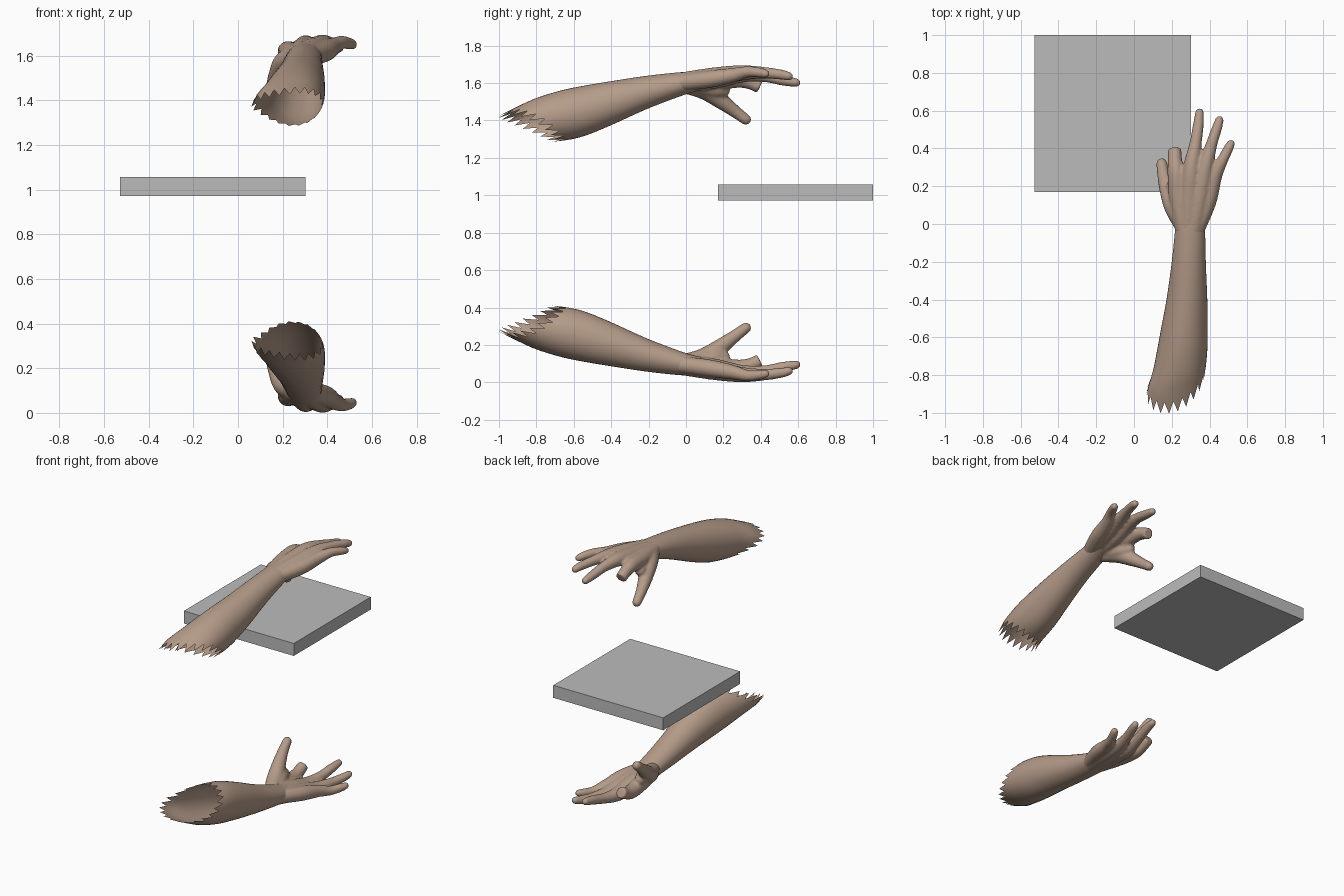
import bpy, bmesh
from math import sin, cos, pi
from mathutils import Vector

if "Cube" in bpy.data.objects:
    bpy.data.objects.remove(bpy.data.objects["Cube"])

MID = 0.848  # height of the plane that mirrors one arm into the other


def material(name, rgb):
    m = bpy.data.materials.new(name)
    m.use_nodes = True
    m.diffuse_color = (*rgb, 1)
    m.node_tree.nodes["Principled BSDF"].inputs["Base Color"].default_value = (*rgb, 1)
    return m


skin = material("skin", (0.46, 0.33, 0.25))
grey = material("grey", (0.5, 0.5, 0.5))


def make_object(name, bm, mat, z=0.0):
    bmesh.ops.recalc_face_normals(bm, faces=bm.faces)
    mesh = bpy.data.meshes.new(name)
    bm.to_mesh(mesh)
    bm.free()
    mesh.materials.append(mat)
    ob = bpy.data.objects.new(name, mesh)
    ob.location.z = z
    bpy.context.collection.objects.link(ob)
    return ob


def spline(a, b, c, d, t):
    return 0.5 * (2 * b + (c - a) * t + (2 * a - 5 * b + 4 * c - d) * t**2
                  + (3 * b - a - 3 * c + d) * t**3)


def smooth_path(rows, steps):
    """Catmull-Rom through rows of any width."""
    v = [Vector(r) for r in rows]
    v = [2 * v[0] - v[1]] + v + [2 * v[-1] - v[-2]]
    out = [spline(*v[i:i + 4], s / steps) for i in range(len(v) - 3) for s in range(steps)]
    return out + [v[-2]]


def bridge(bm, rings):
    for a, b in zip(rings, rings[1:]):
        for i in range(len(a)):
            j = (i + 1) % len(a)
            bm.faces.new((a[i], a[j], b[j], b[i]))


def mirror_smooth(ob):
    ob.data.polygons.foreach_set("use_smooth", [True] * len(ob.data.polygons))
    m = ob.modifiers.new("mirror", "MIRROR")
    m.use_axis = (False, False, True)
    m.use_mirror_merge = False


# Forearm stations: y, centre x, half width, top z, bottom z
FOREARM = smooth_path([
    (-1.05, 0.21, 0.15, 1.40, 1.21),
    (-0.9, 0.21, 0.15, 1.475, 1.25),
    (-0.8, 0.235, 0.14, 1.52, 1.275),
    (-0.67, 0.255, 0.133, 1.56, 1.29),
    (-0.55, 0.267, 0.123, 1.585, 1.315),
    (-0.4, 0.28, 0.108, 1.61, 1.375),
    (-0.2, 0.29, 0.09, 1.64, 1.465),
    (0.0, 0.298, 0.077, 1.66, 1.54),
    (0.08, 0.30, 0.066, 1.655, 1.56)], 6)


def forearm_at(y):
    for a, b in zip(FOREARM, FOREARM[1:]):
        if y <= b[0]:
            return a.lerp(b, (y - a[0]) / (b[0] - a[0]))
    return FOREARM[-1]


# Open forearm shells with a slanted, torn end
SIDES, RINGS = 40, 24
bm = bmesh.new()
rings = []
for k in range(RINGS + 1):
    ring = []
    for i in range(SIDES):
        a = 2 * pi * i / SIDES
        y_end = -0.81 - 0.145 * sin(a) + 0.04 * cos(a)
        y = y_end + (0.08 - y_end) * k / RINGS
        if k == 0:
            y += -0.045 if i % 2 else 0.015
        _, cx, rx, top, low = forearm_at(y)
        z = (top + low) / 2 + (top - low) / 2 * sin(a)
        ring.append(bm.verts.new((cx + rx * cos(a), y, z - MID)))
    rings.append(ring)
bridge(bm, rings)
mirror_smooth(make_object("forearms", bm, skin, MID))


def digit(bm, rows, round_tip=True):
    """Closed tube along x, y, z, radius stations."""
    path = smooth_path(rows, 5)
    if round_tip:
        end = path[-1]
        way = (end.xyz - path[-2].xyz).normalized()
        for a in (0.5, 0.95, 1.35):
            p = end.xyz + way * end[3] * sin(a)
            path.append(Vector((*p, end[3] * cos(a))))
    rings = []
    for i, p in enumerate(path):
        way = path[min(i + 1, len(path) - 1)].xyz - path[max(i - 1, 0)].xyz
        turn = way.to_track_quat("Y", "Z")
        rings.append([bm.verts.new(p.xyz - Vector((0, 0, MID)) + turn @ Vector(
            (p[3] * cos(a * pi / 8), 0, p[3] * sin(a * pi / 8)))) for a in range(16)])
    bridge(bm, rings)
    bm.faces.new(rings[0])
    bm.faces.new(rings[-1])


# Hands: each digit starts in the wrist, and all are fused into one skin
bm = bmesh.new()
digit(bm, [(0.265, -0.04, 1.60, 0.045), (0.235, 0.14, 1.61, 0.05), (0.223, 0.27, 1.62, 0.046),
           (0.217, 0.34, 1.605, 0.038), (0.215, 0.395, 1.58, 0.036)], False)
digit(bm, [(0.285, -0.04, 1.60, 0.055), (0.295, 0.15, 1.625, 0.056), (0.305, 0.3, 1.648, 0.045),
           (0.325, 0.42, 1.638, 0.033), (0.34, 0.52, 1.615, 0.029), (0.347, 0.59, 1.602, 0.023)])
digit(bm, [(0.31, -0.04, 1.60, 0.055), (0.35, 0.15, 1.632, 0.052), (0.378, 0.3, 1.655, 0.041),
           (0.41, 0.42, 1.655, 0.031), (0.44, 0.51, 1.645, 0.027), (0.452, 0.55, 1.636, 0.023)])
digit(bm, [(0.325, -0.04, 1.60, 0.045), (0.39, 0.12, 1.62, 0.047), (0.427, 0.25, 1.642, 0.039),
           (0.465, 0.33, 1.66, 0.030), (0.5, 0.4, 1.655, 0.026), (0.513, 0.425, 1.65, 0.022)])
digit(bm, [(0.27, -0.03, 1.595, 0.045), (0.215, 0.09, 1.57, 0.055), (0.18, 0.18, 1.51, 0.045),
           (0.157, 0.26, 1.45, 0.034), (0.147, 0.32, 1.405, 0.029)])
# Web between thumb and palm
digit(bm, [(0.25, 0.06, 1.585, 0.045), (0.22, 0.15, 1.565, 0.045), (0.205, 0.2, 1.56, 0.035)])
hands = make_object("hands", bm, skin, MID)
fuse = hands.modifiers.new("fuse", "REMESH")
fuse.mode = "VOXEL"
fuse.voxel_size = 0.008
fuse.use_smooth_shade = True
soften = hands.modifiers.new("soften", "SMOOTH")
soften.factor = 0.5
soften.iterations = 5
mirror_smooth(hands)

# Square slab floating between the hands
bm = bmesh.new()
bmesh.ops.create_cube(bm, size=1)
bmesh.ops.scale(bm, vec=(0.83, 0.83, 0.085), verts=bm.verts)
bmesh.ops.translate(bm, vec=(-0.113, 0.585, 1.0145), verts=bm.verts)
make_object("slab", bm, grey)
